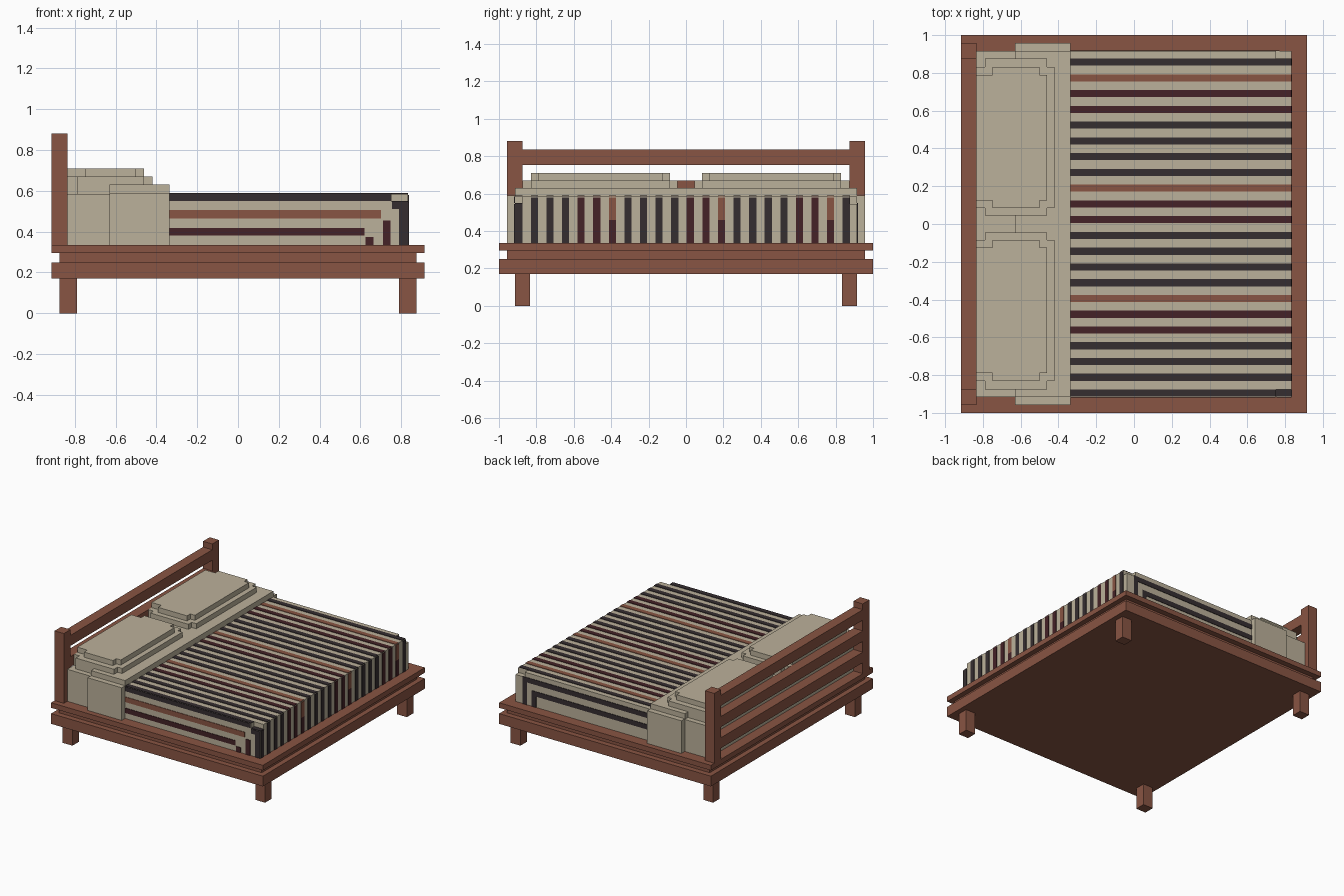
import bpy
import bmesh

default = bpy.data.objects.get("Cube")
if default:
    bpy.data.objects.remove(default, do_unlink=True)


def make_material(name, rgb):
    mat = bpy.data.materials.new(name)
    mat.use_nodes = True
    colour = (*rgb, 1)
    mat.diffuse_color = colour
    mat.node_tree.nodes["Principled BSDF"].inputs["Base Color"].default_value = colour
    return mat


WOOD = make_material("warm brown wood", (.25, .09, .056))
LINEN = make_material("beige linen", (.5, .44, .325))
DARK = make_material("charcoal stripe", (.036, .027, .03))
MAROON = make_material("maroon stripe", (.058, .016, .02))
RUST = make_material("rust stripe", (.25, .09, .056))


def build(name, mat, boxes):
    """One object from boxes given as ranges (x0, x1), (y0, y1), (z0, z1)."""
    bm = bmesh.new()
    for ranges in boxes:
        verts = bmesh.ops.create_cube(bm, size=1)["verts"]
        for v in verts:
            v.co = [r[1] if c > 0 else r[0] for c, r in zip(v.co, ranges)]
    bmesh.ops.recalc_face_normals(bm, faces=bm.faces)
    mesh = bpy.data.meshes.new(name)
    bm.to_mesh(mesh)
    bm.free()
    mesh.materials.append(mat)
    obj = bpy.data.objects.new(name, mesh)
    bpy.context.collection.objects.link(obj)
    return obj


def both(half):
    return (-half, half)


def side(s, a, b):
    return tuple(sorted((s * a, s * b)))


# Main sizes
HEAD, FOOT = -.835, .833
BASE, TOP = .335, .585
EDGE = .915
FOLD = -.335
STEP = .04
THIN = .004

# Bed frame
build("lower_frame", WOOD, [(both(EDGE), both(1), (.17, .25))])
build("middle_frame", WOOD, [(both(.875), both(.957), (.25, .295))])
build("upper_frame", WOOD, [(both(EDGE), both(1), (.295, BASE))])

for sx, xname in ((-1, "head"), (1, "foot")):
    for sy, yname in ((-1, "front"), (1, "back")):
        build(f"{yname}_{xname}_leg", WOOD,
              [(side(sx, .79, .875), side(sy, .835, EDGE), (0, .17))])

# Headboard
for s, name in ((-1, "front"), (1, "back")):
    build(f"{name}_headboard_post", WOOD,
          [((-EDGE, HEAD), side(s, .875, .957), (BASE, .88))])
for i in range(3):
    top = .835 - i * .166
    build(f"headboard_rail_{i}", WOOD,
          [((-EDGE, HEAD), both(.875), (top - .082, top))])

# Mattress with stepped foot corners
build("mattress", LINEN, [
    ((HEAD, FOOT), both(EDGE), (BASE, TOP - STEP)),
    ((HEAD, FOOT), both(EDGE - STEP), (TOP - STEP, TOP)),
    ((HEAD, FOOT - 2 * STEP), both(EDGE), (TOP - STEP, TOP)),
])

# Folded sheet with stepped long edges
build("folded_sheet", LINEN, [
    ((-.63, FOLD), both(.957), (BASE, TOP + .005)),
    ((-.63, FOLD), both(EDGE), (TOP, .63)),
])

# Pillows with stepped edges
for s, name in ((-1, "front"), (1, "back")):
    build(f"{name}_pillow", LINEN, [
        ((HEAD, -.46), side(s, .125, .79), (.67, .71)),
        ((-.75, -.5), side(s, .085, .83), (.67, .71)),
        ((HEAD, -.42), side(s, .085, .83), (.545, .67)),
        ((-.79, -.46), side(s, .045, .875), (.545, .67)),
    ])

# Blanket stripes across the top and down the foot
groups = {"charcoal": [], "maroon": [], "rust": []}
COUNT, PITCH, HALF = 22, .0834, .019
for i in range(COUNT):
    y = .857 - i * PITCH
    across = (y - HALF, y + HALF)
    phase = i % 7
    key = "rust" if phase == 1 else "maroon" if phase in (2, 3) else "charcoal"
    corner = i == COUNT - 1
    end = FOOT - 2 * STEP if corner else FOOT
    groups[key].append(((FOLD, end), across, (TOP, TOP + THIN)))
    face = (FOOT, FOOT + THIN)
    high = TOP - STEP if corner else TOP - .005
    if corner:
        groups[key].append(((end, FOOT), across, (high, high + THIN)))
    if key == "rust":
        groups["maroon"].append((face, across, (BASE, .46)))
        groups[key].append((face, across, (.46, high)))
    else:
        groups[key].append((face, across, (BASE, high)))

# Stripes along the front side, turning down near the foot
front = (-EDGE - THIN, -EDGE)
groups["charcoal"] += [
    ((FOLD, .75), front, (.55, TOP)),
    ((.79, FOOT), front, (BASE, TOP - STEP)),
    ((.755, .79), front, (.51, TOP - STEP)),
]
groups["rust"].append(((FOLD, .70), front, (.465, .505)))
groups["maroon"] += [
    ((FOLD, .62), front, (.38, .418)),
    ((.71, .748), front, (BASE, .455)),
    ((.625, .665), front, (BASE, .375)),
]

# Nested stripes along the back side
back = (EDGE, EDGE + THIN)
for end, z in ((.77, .53), (.69, .44)):
    groups["charcoal"] += [
        ((FOLD, end), back, (z - HALF, z + HALF)),
        ((end - 2 * HALF, end), back, (BASE, z - HALF)),
    ]

for key, mat in (("charcoal", DARK), ("maroon", MAROON), ("rust", RUST)):
    build(f"{key}_blanket_stripes", mat, groups[key])
